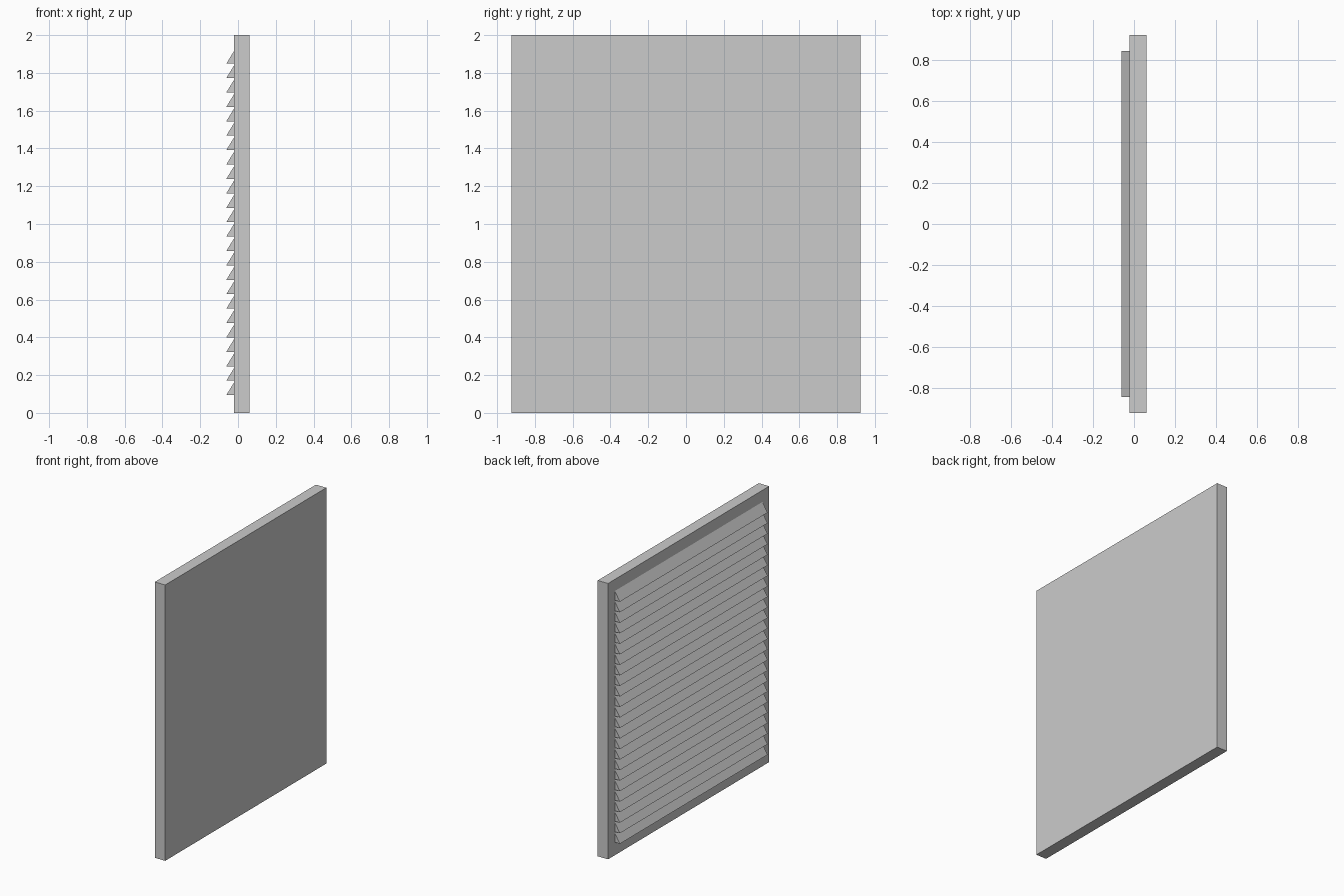
import bpy

if "Cube" in bpy.data.objects:
    bpy.data.objects.remove(bpy.data.objects["Cube"])

BACK, FRONT, FACE = -0.062, 0.062, -0.021   # louvre tip, panel face, panel/louvre joint


def prism(name, profile, half_y):
    """Extrude an XZ profile along Y, centred on y = 0."""
    n = len(profile)
    verts = [(x, y, z) for y in (-half_y, half_y) for x, z in profile]
    faces = [tuple(range(n)), tuple(range(2 * n - 1, n - 1, -1))]
    faces += [((i + 1) % n, i, n + i, n + (i + 1) % n) for i in range(n)]
    mesh = bpy.data.meshes.new(name)
    mesh.from_pydata(verts, [], faces)
    obj = bpy.data.objects.new(name, mesh)
    bpy.context.collection.objects.link(obj)
    return obj


# Flat panel body
prism("panel", [(FACE, 0), (FRONT, 0), (FRONT, 2), (FACE, 2)], 0.923)

# Wedge-shaped louvre slats, repeated up the panel
slats = prism("louvre_slats", [(BACK, 0.094), (FACE, 0.094), (FACE, 0.161)], 0.846)
array = slats.modifiers.new("repeat", 'ARRAY')
array.count = 24
array.use_relative_offset = False
array.use_constant_offset = True
array.constant_offset_displace = (0, 0, 0.0763)
